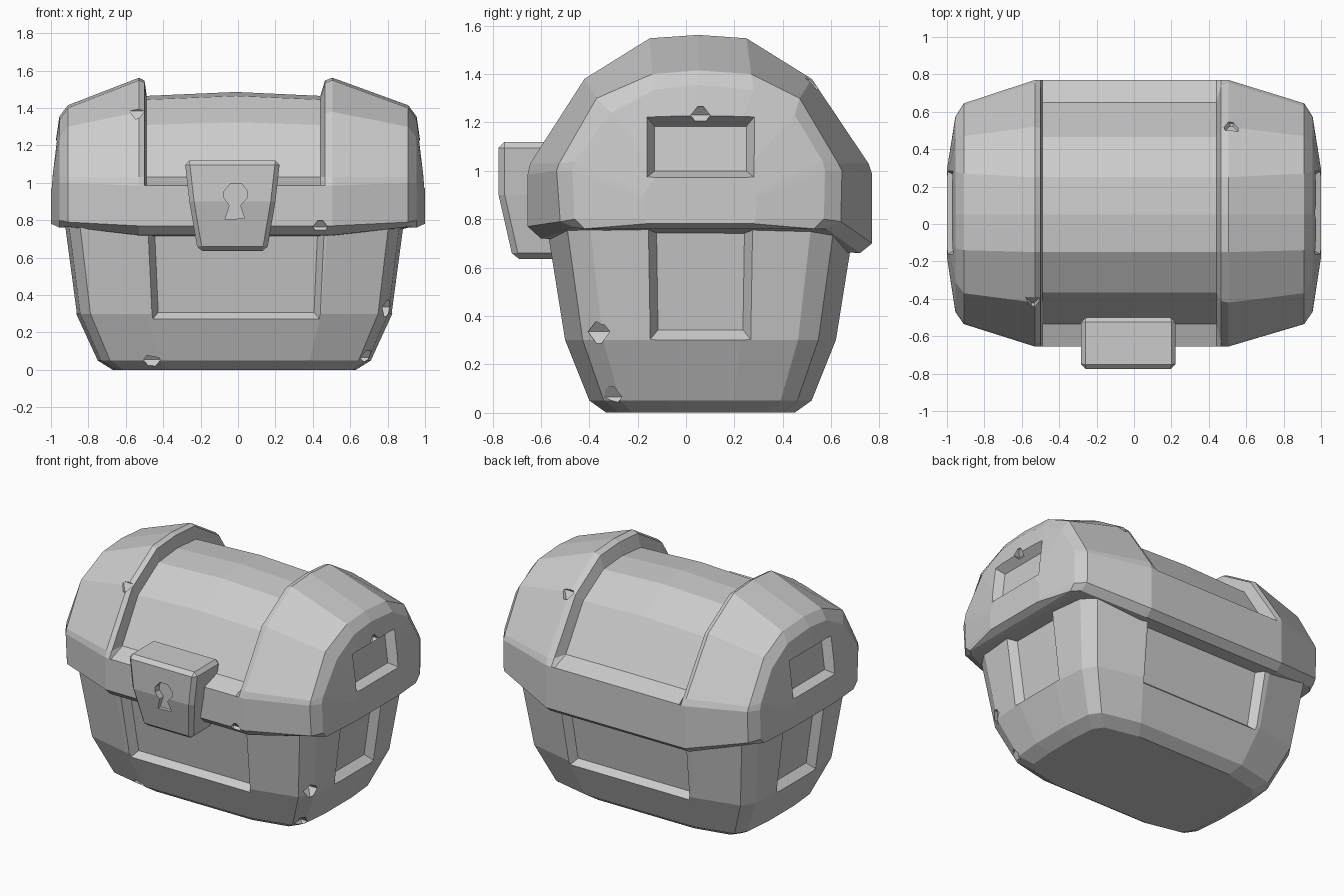
import bpy, bmesh
from mathutils import Vector

if "Cube" in bpy.data.objects:
    bpy.data.objects.remove(bpy.data.objects["Cube"])

CY = 0.06   # depth centre of the chest body


def loft(name, rings):
    """Closed solid skinned through rings of equal point count."""
    bm = bmesh.new()
    vs = [[bm.verts.new(p) for p in r] for r in rings]
    n = len(rings[0])
    for a, b in zip(vs, vs[1:]):
        for i in range(n):
            j = (i + 1) % n
            bm.faces.new((a[i], a[j], b[j], b[i]))
    bm.faces.new(vs[0])
    bm.faces.new(vs[-1])
    bmesh.ops.recalc_face_normals(bm, faces=bm.faces)
    me = bpy.data.meshes.new(name)
    bm.to_mesh(me)
    bm.free()
    ob = bpy.data.objects.new(name, me)
    bpy.context.collection.objects.link(ob)
    return ob


def apply_mod(ob, mod):
    bpy.context.view_layer.objects.active = ob
    bpy.ops.object.modifier_apply(modifier=mod.name)


def cut(ob, cutter):
    m = ob.modifiers.new("cut", 'BOOLEAN')
    m.operation, m.solver, m.object = 'DIFFERENCE', 'EXACT', cutter
    cutter.hide_render = True
    apply_mod(ob, m)
    bpy.data.objects.remove(cutter, do_unlink=True)


def recess(ob, quad, depth=0.055, inset=0.035):
    """Sink a panel with sloping walls into a four-cornered opening."""
    q = [Vector(p) for p in quad]
    c = sum(q, Vector()) / 4
    n = (q[1] - q[0]).cross(q[3] - q[0]).normalized()
    if n.dot(c - Vector((0, CY, c.z))) < 0:
        n = -n
    dirs = [(q[(i + 1) % 4] - q[i]).normalized() + (q[i - 1] - q[i]).normalized()
            for i in range(4)]
    rings = [[p + t * (inset * d - depth * n) for p, d in zip(q, dirs)] for t in (-1, 1)]
    cut(ob, loft("cutter", rings))


def chip(ob, p, r=0.045):
    """Small worn notch."""
    x, y, z = p
    rings = [[(x - s, y - s, z + h), (x + s, y - s, z + h), (x + s, y + s, z + h), (x - s, y + s, z + h)]
             for s, h in ((r * .2, -r), (r, 0.005), (r * .3, r))]
    cut(ob, loft("cutter", rings))


# Base: tapering rings with bulged sides and chamfered corners
BX = -0.02


def base_ring(z, a, b):
    quarter = [(1, .3), (.975, .72), (.91, .87), (.55, 1)]
    pts = quarter + [(-u, v) for u, v in reversed(quarter)]
    pts += [(-u, -v) for u, v in pts]
    return [(BX + a * u, CY + b * v, z) for u, v in pts]


base = loft("chest_base", [base_ring(*r) for r in
            ((0, .65, .39), (.05, .73, .46), (.3, .845, .56), (.8, .91, .64))])
for s in (-1, 1):
    # front and back panels
    recess(base, [(-.46, CY + s * .557, .265), (.44, CY + s * .557, .265),
                  (.47, CY + s * .664, .95), (-.49, CY + s * .664, .95)])
    # end panels
    recess(base, [(BX + s * .845, -.15, .30), (BX + s * .845, .27, .30),
                  (BX + s * .93, .28, .95), (BX + s * .93, -.16, .95)])

# Lid: side profiles (y, z) lofted along x
band = [(-.60, .72), (-.655, .77), (-.655, .985), (-.645, 1.03), (-.42, 1.38), (-.15, 1.548),
        (.05, 1.562), (.25, 1.548), (.52, 1.38), (.755, 1.03), (.77, .985), (.77, .70), (.72, .66)]
panel = band[:3] + [(-.535, 1.03), (-.365, 1.31), (-.15, 1.445), (.05, 1.465), (.25, 1.45),
                    (.465, 1.32), (.65, 1.03)] + band[10:]
shoulder = [(-.46, .765), (-.52, .79), (-.535, 1.0), (-.525, 1.03), (-.37, 1.30), (-.14, 1.40),
            (.05, 1.415), (.27, 1.40), (.47, 1.30), (.63, 1.03), (.645, 1.0), (.64, .79), (.58, .76)]
end = [(-.42, .76), (-.46, .80), (-.47, 1.0), (-.46, 1.04), (-.31, 1.24), (-.13, 1.335),
       (.05, 1.355), (.28, 1.335), (.45, 1.23), (.565, 1.04), (.575, 1.0), (.57, .80), (.53, .76)]
cap = [(CY + (y - CY) * .45, .80 + (z - .80) * .45) for y, z in end]
lip = [(y * .85 + v * .15, z * .85 + w * .15) for (y, z), (v, w) in zip(band, panel)]
crown = panel[:3] + [(y, z + (z - 1.0) * .045) for y, z in panel[3:10]] + panel[10:]

sections = [(-1, cap), (-.955, end), (-.91, shoulder), (-.53, band), (-.50, lip), (-.488, panel),
            (-.01, crown), (.44, panel), (.465, lip), (.505, band), (.91, shoulder), (.955, end), (1, cap)]
lid = loft("chest_lid", [[(x, y, z) for y, z in prof] for x, prof in sections])
for s in (-1, 1):
    # end windows
    recess(lid, [(s * .995, -.16, .975), (s * .995, .28, .975),
                 (s * .965, .28, 1.22), (s * .965, -.16, 1.22)], .05, .03)

# Worn notches along the edges
for p in ((-.46, -.37, .05), (.70, -.31, .06), (.79, -.36, .33)):
    chip(base, p)
for p in ((-.54, -.43, 1.38), (.44, -.66, .76), (.97, .06, 1.225), (.52, .53, 1.37)):
    chip(lid, p, .04)

# Lock plate: flared block with chamfered edges
lock = loft("lock_plate", [[(x0, y, z), (x1, y, z), (x1, -.50, z), (x0, -.50, z)] for z, x0, x1, y in
            ((.635, -.215, .155, -.715), (.90, -.26, .20, -.775), (1.12, -.285, .225, -.775))])
bev = lock.modifiers.new("bevel", 'BEVEL')
bev.width, bev.segments, bev.limit_method = .025, 1, 'ANGLE'
apply_mod(lock, bev)

# Keyhole
hole = [(-.07, .805), (.035, .81), (.012, .88), (.05, .92), (.05, .955), (.02, .995),
        (-.04, .995), (-.075, .955), (-.075, .92), (-.045, .88)]
cut(lock, loft("cutter", [[(x, y, z) for x, z in hole] for y in (-.85, -.73)]))
